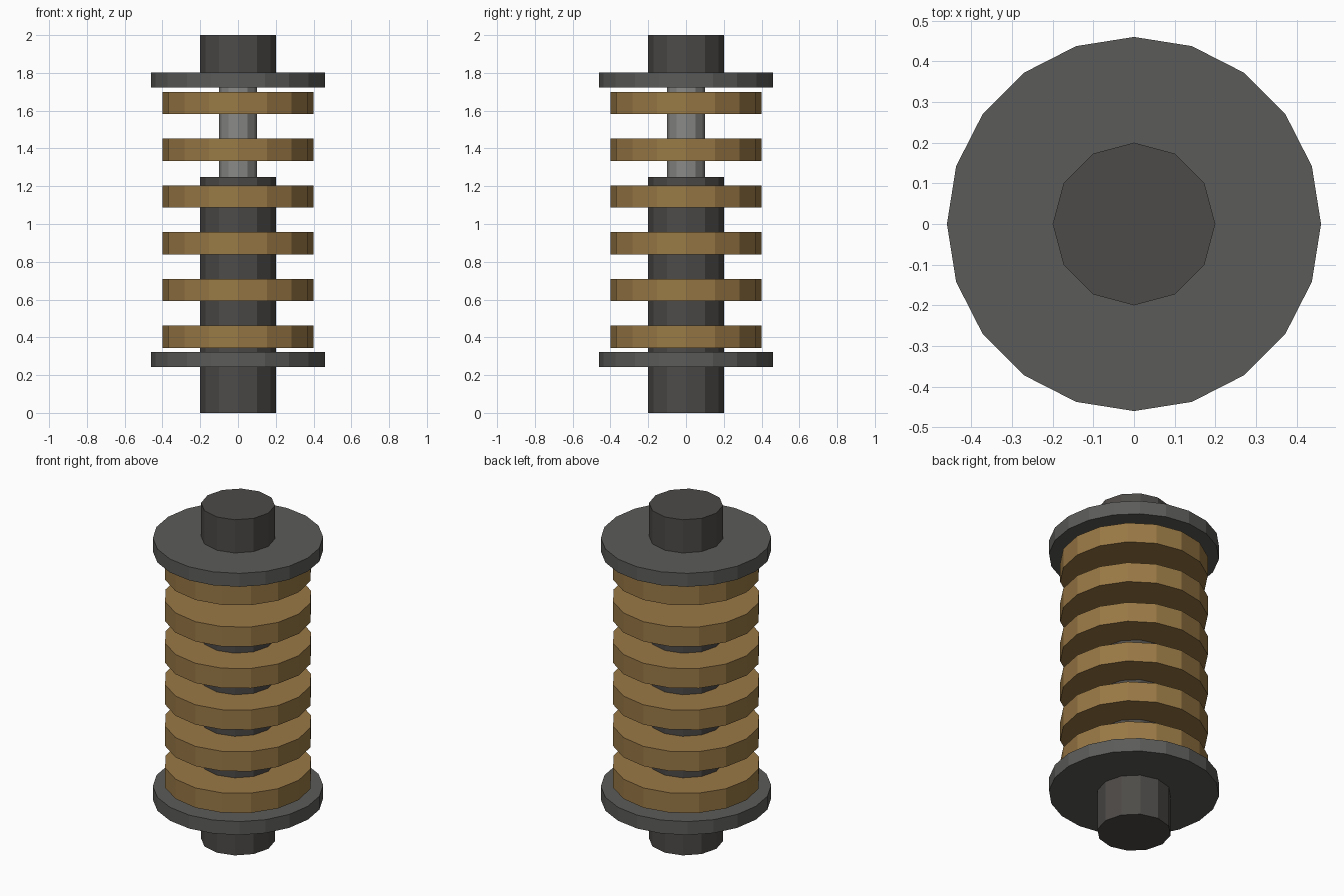
import bpy

if "Cube" in bpy.data.objects:
    bpy.data.objects.remove(bpy.data.objects["Cube"])


def make_material(name, rgb):
    mat = bpy.data.materials.new(name)
    mat.diffuse_color = (*rgb, 1.0)
    mat.use_nodes = True
    mat.node_tree.nodes["Principled BSDF"].inputs["Base Color"].default_value = mat.diffuse_color
    return mat


DARK = make_material("dark_metal", (0.075, 0.07, 0.065))
PLATE = make_material("plate_grey", (0.105, 0.105, 0.1))
STEEL = make_material("steel", (0.25, 0.25, 0.24))
BRASS = make_material("brass", (0.32, 0.19, 0.06))


def cylinder(name, radius, z0, z1, sides, mat):
    """Flat-shaded upright cylinder between two heights."""
    bpy.ops.mesh.primitive_cylinder_add(
        vertices=sides, radius=radius, depth=z1 - z0,
        location=(0, 0, (z0 + z1) / 2))
    obj = bpy.context.object
    obj.name = name
    obj.data.materials.append(mat)
    return obj


# Damper body, piston rod and upper mount
cylinder("damper_body", 0.20, 0.0, 1.25, 12, DARK)
cylinder("piston_rod", 0.10, 1.20, 1.85, 12, STEEL)
cylinder("upper_mount", 0.20, 1.76, 2.0, 12, DARK)

# Spring seats
cylinder("lower_spring_seat", 0.46, 0.243, 0.323, 20, PLATE)
cylinder("upper_spring_seat", 0.46, 1.722, 1.802, 20, PLATE)

# Stacked discs standing in for spring coils
for i in range(6):
    z = 0.403 + 0.2476 * i
    cylinder(f"spring_coil_{i + 1}", 0.40, z - 0.059, z + 0.059, 16, BRASS)
